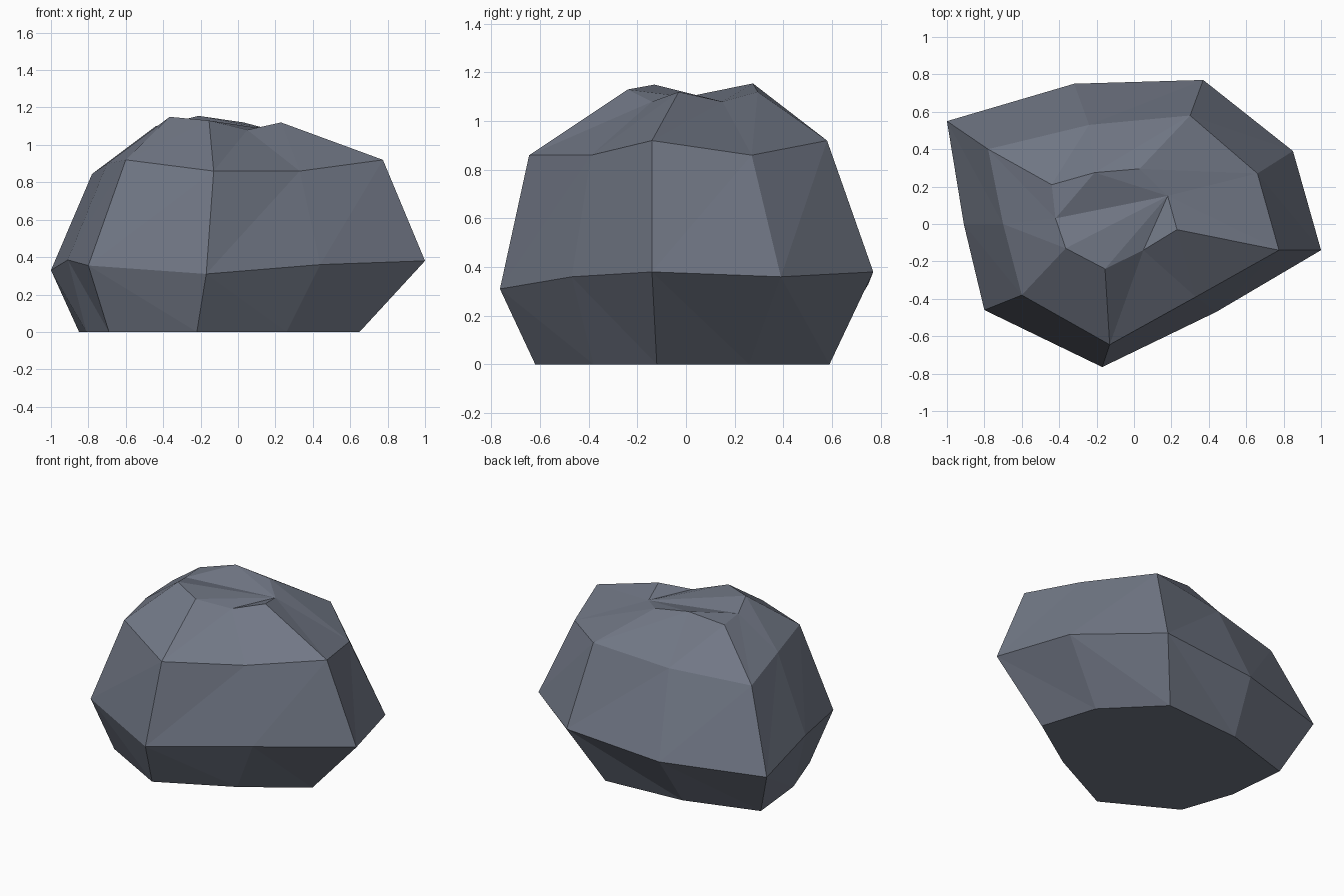
import bpy
import bmesh

if "Cube" in bpy.data.objects:
    bpy.data.objects.remove(bpy.data.objects["Cube"])

# Four nine-sided rings of the boulder, bottom to top, clockwise from back left
RINGS = [
    # ground contact
    [(-.85, .40, 0), (-.36, .55, 0), (.20, .59, 0), (.53, .26, 0), (.65, -.12, 0),
     (.26, -.38, 0), (-.22, -.62, 0), (-.69, -.36, 0), (-.81, -.01, 0)],
    # widest girth
    [(-1, .55, .33), (-.32, .75, .33), (.37, .77, .38), (.85, .39, .36), (1, -.14, .38),
     (.44, -.47, .36), (-.17, -.765, .31), (-.80, -.46, .355), (-.91, 0, .385)],
    # shoulder
    [(-.78, .40, .845), (-.24, .53, .87), (.30, .58, .92), (.66, .27, .86), (.775, -.14, .92),
     (.33, -.39, .86), (-.13, -.645, .86), (-.60, -.38, .92), (-.70, 0, .90)],
    # jagged crown
    [(-.44, .21, 1.10), (-.21, .275, 1.155), (.03, .295, 1.12), (.18, .15, 1.08), (.23, -.03, 1.12),
     (.05, -.14, 1.08), (-.155, -.24, 1.13), (-.365, -.13, 1.15), (-.42, .03, 1.105)],
]
N = 9

stone = bpy.data.materials.new("slate_grey_stone")
stone.diffuse_color = (0.165, 0.185, 0.235, 1)
stone.use_nodes = True
stone.node_tree.nodes["Principled BSDF"].inputs["Base Color"].default_value = stone.diffuse_color

bm = bmesh.new()
rings = [[bm.verts.new(p) for p in ring] for ring in RINGS]

# Side bands: each facet is split in two along a diagonal
for level in range(3):
    low, up = rings[level], rings[level + 1]
    for i in range(N):
        j = (i + 1) % N
        if level == 0:
            tris = (low[i], low[j], up[j]), (low[i], up[j], up[i])
        else:
            tris = (low[i], low[j], up[i]), (low[j], up[j], up[i])
        for t in tris:
            bm.faces.new(t)

# Flat underside
bm.faces.new(rings[0])

# Sunken crown: fan out from the low notch, plus one corner triangle
top = rings[3]
bm.faces.new((top[8], top[0], top[1]))
fan = [top[k] for k in (4, 5, 6, 7, 8, 1, 2)]
for a, b in zip(fan, fan[1:]):
    bm.faces.new((top[3], a, b))

bmesh.ops.recalc_face_normals(bm, faces=bm.faces)

mesh = bpy.data.meshes.new("boulder")
bm.to_mesh(mesh)
bm.free()
mesh.materials.append(stone)
boulder = bpy.data.objects.new("boulder", mesh)
bpy.context.collection.objects.link(boulder)
